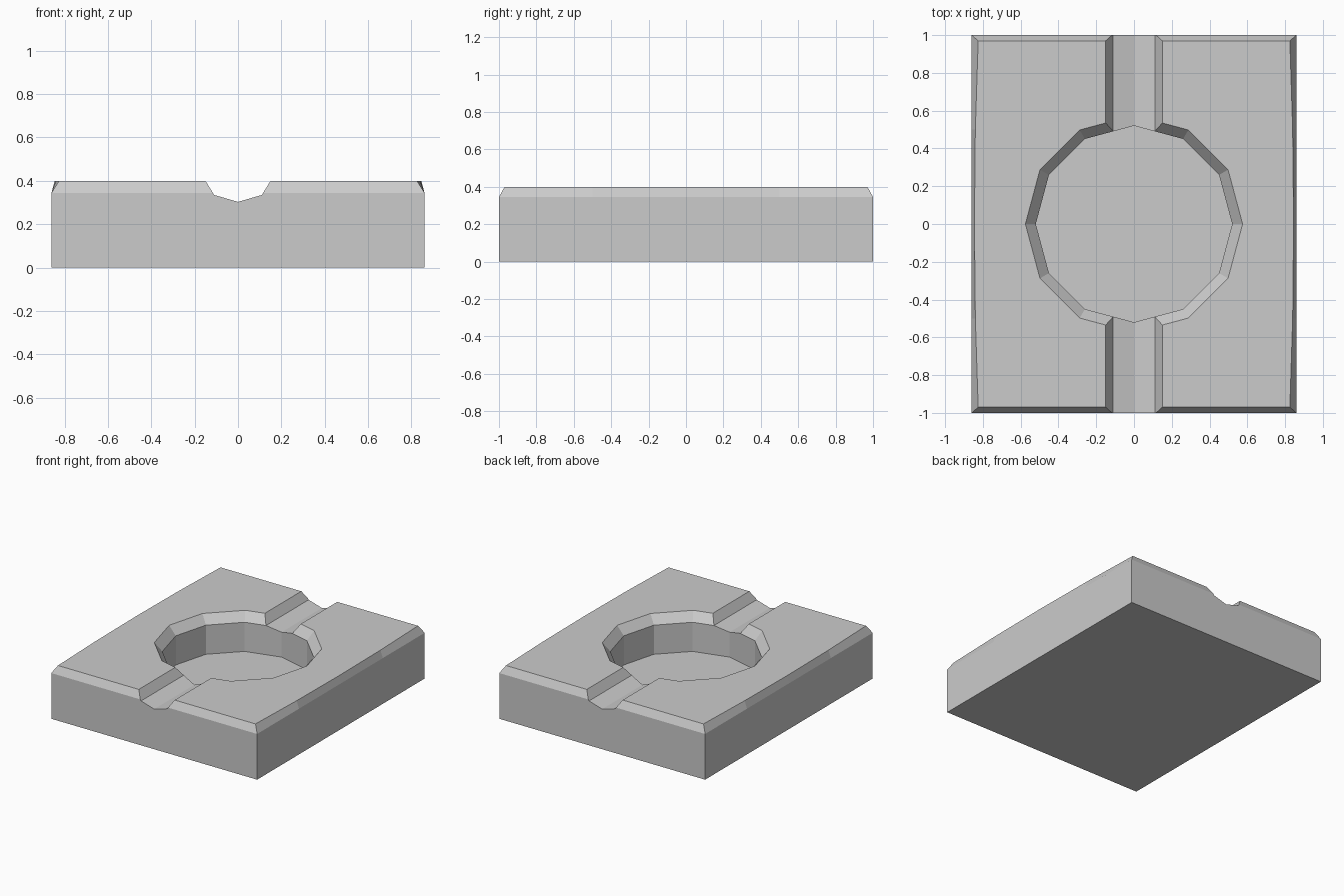
import bpy, bmesh, math

if "Cube" in bpy.data.objects:
    bpy.data.objects.remove(bpy.data.objects["Cube"])


def loft(name, rings):
    """Closed solid skinned through rings of equal point count."""
    bm = bmesh.new()
    vs = [[bm.verts.new(p) for p in ring] for ring in rings]
    n = len(vs[0])
    for a, b in zip(vs, vs[1:]):
        for i in range(n):
            j = (i + 1) % n
            bm.faces.new((a[i], a[j], b[j], b[i]))
    bm.faces.new(vs[0][::-1])
    bm.faces.new(vs[-1])
    bmesh.ops.recalc_face_normals(bm, faces=bm.faces)
    me = bpy.data.meshes.new(name)
    bm.to_mesh(me)
    bm.free()
    ob = bpy.data.objects.new(name, me)
    bpy.context.collection.objects.link(ob)
    return ob


# Slab outline: long sides split in four so the worn chamfer can bow
def outline(z, xs, y_end):
    ys = (-y_end, -0.5, 0, 0.5, y_end)
    right = [(x, y, z) for x, y in zip(xs, ys)]
    return right + [(-x, -y, z) for x, y, z in right]


straight = (0.86,) * 5
bowed = (0.825, 0.84, 0.845, 0.84, 0.825)
slab = loft("stone_slab", [outline(0, straight, 1),
                           outline(0.345, straight, 1),
                           outline(0.4, bowed, 0.97)])

# Twelve-sided basin with a sloping rim
basin = loft("basin_cutter", [
    [(r * math.cos(i * math.pi / 6), r * math.sin(i * math.pi / 6), z) for i in range(12)]
    for r, z in ((0.52, 0.115), (0.52, 0.335), (0.63, 0.465))])

# Channel running front to back with a shallow V floor
profile = [(0, 0.303), (0.11, 0.335), (0.19, 0.465), (-0.19, 0.465), (-0.11, 0.335)]
channel = loft("channel_cutter", [[(x, y, z) for x, z in profile] for y in (-1.1, 1.1)])

# Carve both out of the slab
for cutter in (channel, basin):
    cutter.hide_render = True
    cutter.hide_set(True)
    mod = slab.modifiers.new(cutter.name, 'BOOLEAN')
    mod.operation = 'DIFFERENCE'
    mod.solver = 'EXACT'
    mod.object = cutter
